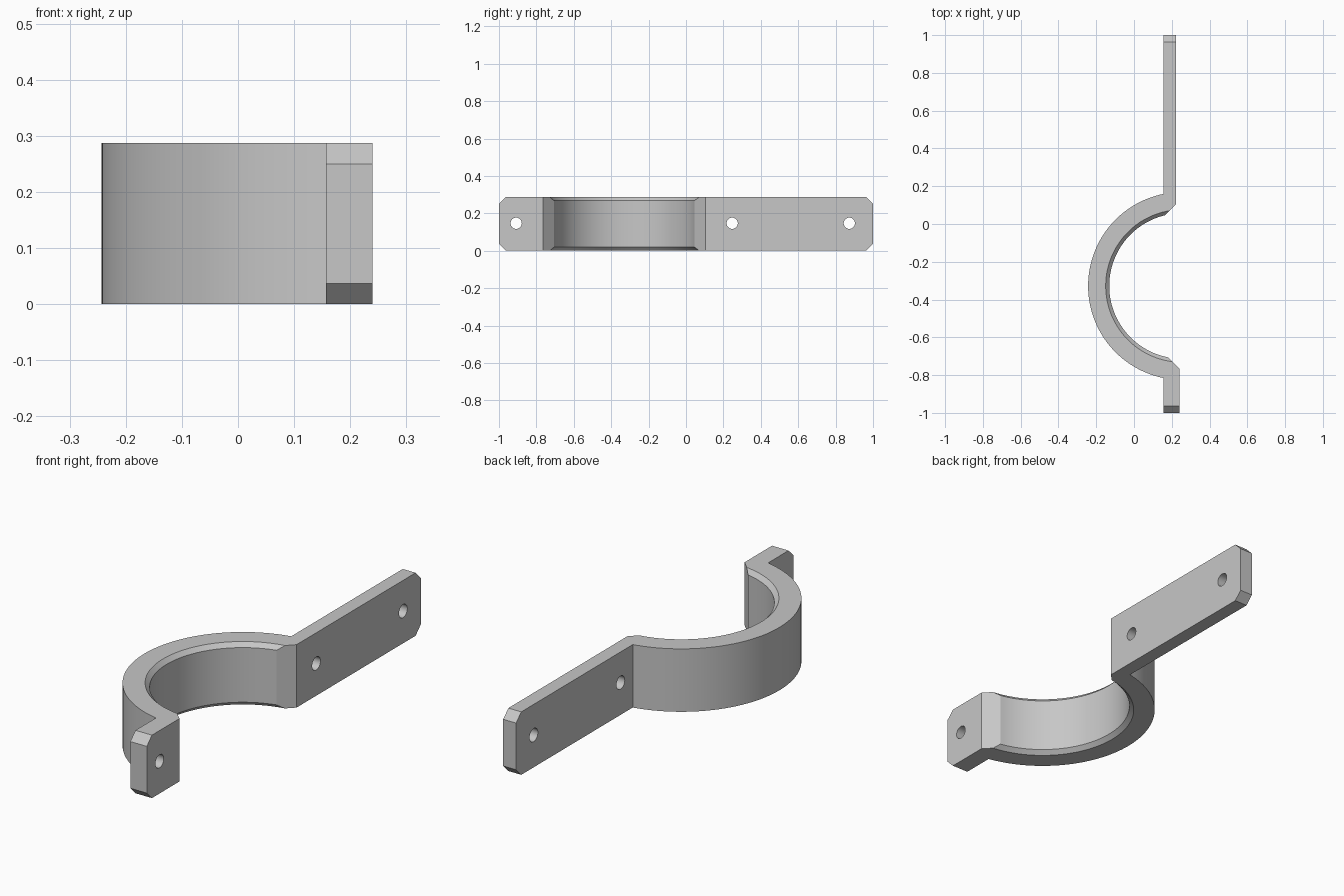
import bpy, bmesh, math
from mathutils import Vector

cube = bpy.data.objects.get("Cube")
if cube:
    bpy.data.objects.remove(cube)

HEIGHT = 0.287
BEVEL = 0.019           # bore edge bevel
CORNER = 0.037          # cut-off tab corners
CENTER = Vector((0.254, -0.328))
OUTER, BORE = 0.497, 0.385
BACK_X = 0.157          # rear face of both tabs
LONG_X, SHORT_X = 0.222, 0.24   # front faces of the tabs
LONG_EDGE = Vector((LONG_X, 0.105))
SHORT_EDGE = Vector((SHORT_X, -0.765))
SEGMENTS = 64

grey = bpy.data.materials.new("plain grey")
grey.use_nodes = True
color = (0.57, 0.57, 0.57, 1)
grey.diffuse_color = color
grey.node_tree.nodes["Principled BSDF"].inputs["Base Color"].default_value = color


def arc(radius, start, end):
    """Points on the clamp circle, angles in radians."""
    return [CENTER + radius * Vector((math.cos(a), math.sin(a)))
            for a in (start + (end - start) * i / SEGMENTS for i in range(SEGMENTS + 1))]


def lead_in_angle(edge, side, radius):
    """Angle (0..2pi) where the 45 degree lead-in meets the bore."""
    p = edge - CENTER
    d = Vector((-1, side)).normalized()
    b = p.dot(d)
    hit = p + d * (-b - math.sqrt(b * b - p.length_squared + radius * radius))
    return math.atan2(hit.y, hit.x) % (2 * math.pi)


def profile(bore):
    """Outline of the bracket seen from above."""
    half = math.acos((BACK_X - CENTER.x) / OUTER)
    pts = [Vector((LONG_X, 1)), Vector((BACK_X, 1))]
    pts += arc(OUTER, half, 2 * math.pi - half)
    pts += [Vector((BACK_X, -1)), Vector((SHORT_X, -1)), SHORT_EDGE]
    pts += arc(bore, lead_in_angle(SHORT_EDGE, 1, bore), lead_in_angle(LONG_EDGE, -1, bore))
    return pts + [LONG_EDGE]


# Bracket body: stacked outlines, with the bore wider at top and bottom
bm = bmesh.new()
levels = [(0, BORE + BEVEL), (BEVEL, BORE), (HEIGHT - BEVEL, BORE), (HEIGHT, BORE + BEVEL)]
rings = [[bm.verts.new((p.x, p.y, z)) for p in profile(r)] for z, r in levels]
for low, high in zip(rings, rings[1:]):
    for i in range(len(low)):
        j = (i + 1) % len(low)
        bm.faces.new((low[i], low[j], high[j], high[i]))
bm.faces.new(rings[0][::-1])
bm.faces.new(rings[-1])

# Cut the corners off both tab ends
for y in (1, -1):
    for z, up in ((HEIGHT, 1), (0, -1)):
        cut = bmesh.ops.bisect_plane(
            bm, geom=bm.verts[:] + bm.edges[:] + bm.faces[:], dist=1e-5,
            plane_co=(0, y * (1 - CORNER), z), plane_no=(0, y, up), clear_outer=True)
        edges = [e for e in cut["geom_cut"] if isinstance(e, bmesh.types.BMEdge)]
        bmesh.ops.holes_fill(bm, edges=edges, sides=0)
# Merge the flat bands left by the stacked outlines
bmesh.ops.dissolve_limit(bm, angle_limit=0.002, verts=bm.verts[:], edges=bm.edges[:])
bmesh.ops.recalc_face_normals(bm, faces=bm.faces[:])
mesh = bpy.data.meshes.new("clamp_bracket")
bm.to_mesh(mesh)
bm.free()
bracket = bpy.data.objects.new("clamp_bracket", mesh)
bpy.context.collection.objects.link(bracket)
mesh.materials.append(grey)

# Screw holes through the tabs
for y in (-0.908, 0.247, 0.873):
    bpy.ops.mesh.primitive_cylinder_add(vertices=32, radius=0.03, depth=0.3,
                                        location=(0.2, y, 0.147),
                                        rotation=(0, math.pi / 2, 0))
    cutter = bpy.context.object
    cutter.name = "hole_cutter"
    cutter.hide_render = True
    cutter.data.materials.append(grey)
    mod = bracket.modifiers.new("screw_hole", "BOOLEAN")
    mod.operation = "DIFFERENCE"
    mod.solver = "EXACT"
    mod.object = cutter
    bpy.ops.object.select_all(action="DESELECT")
    bracket.select_set(True)
    bpy.context.view_layer.objects.active = bracket
    bpy.ops.object.modifier_apply(modifier=mod.name)
    bpy.data.objects.remove(cutter)

bpy.ops.object.shade_smooth_by_angle(angle=math.radians(25))
